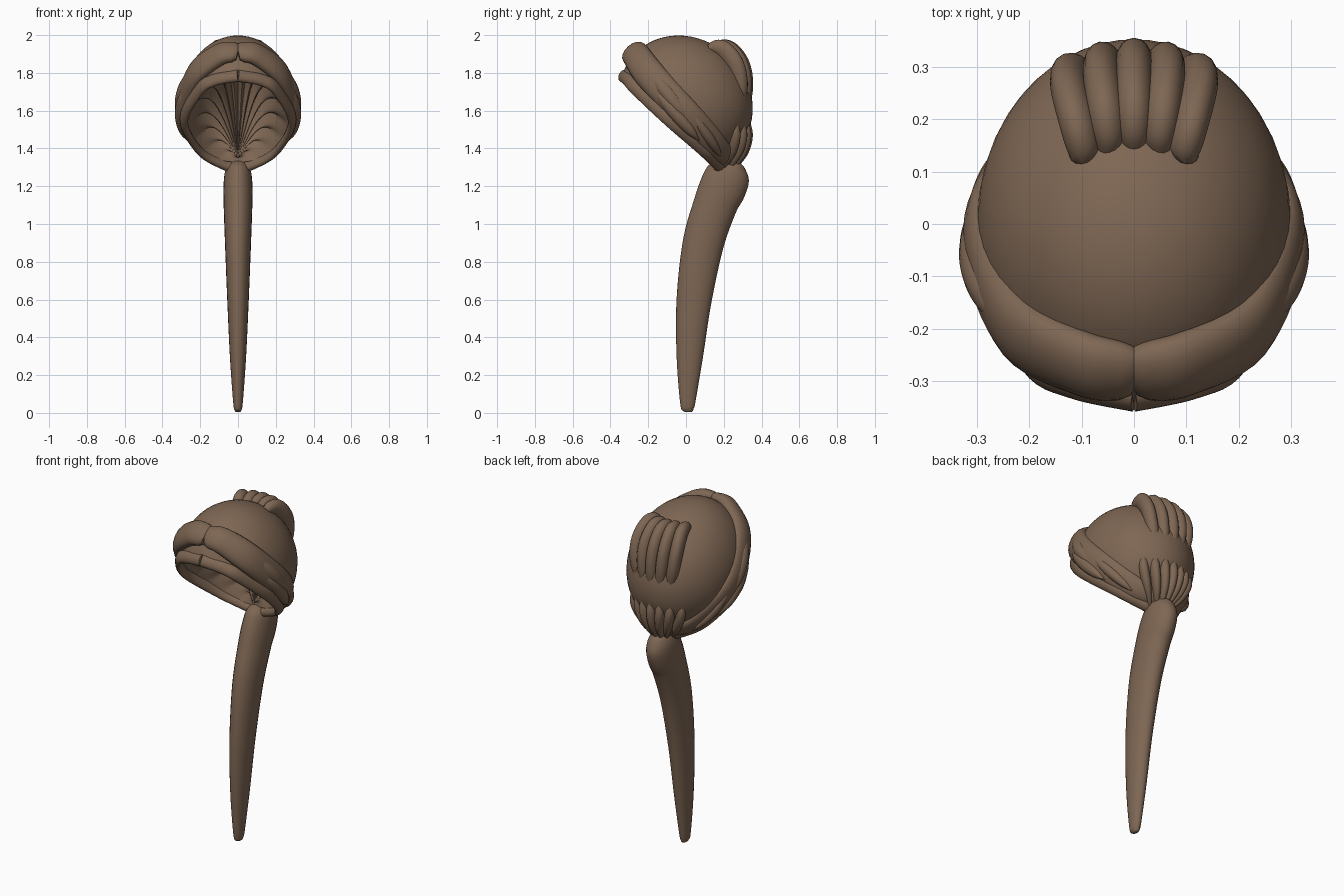
import bpy, bmesh, math
from mathutils import Vector

if "Cube" in bpy.data.objects:
    bpy.data.objects.remove(bpy.data.objects["Cube"])

brown = bpy.data.materials.new("mushroom_brown")
brown.use_nodes = True
colour = (0.21, 0.135, 0.088, 1)
brown.diffuse_color = colour
brown.node_tree.nodes["Principled BSDF"].inputs["Base Color"].default_value = colour

CENTRE = Vector((0, 0, 1.65))
TILT = math.radians(41.3)


def place(u, x, n):
    """Tilted cap frame: u runs down to the back, n points out of the crown."""
    c, s = math.cos(TILT), math.sin(TILT)
    return CENTRE + Vector((x, u * c + n * s, n * c - u * s))


def finish(name, bm):
    mesh = bpy.data.meshes.new(name)
    bm.to_mesh(mesh)
    bm.free()
    mesh.materials.append(brown)
    obj = bpy.data.objects.new(name, mesh)
    bpy.context.collection.objects.link(obj)
    bpy.ops.object.select_all(action='DESELECT')
    obj.select_set(True)
    bpy.context.view_layer.objects.active = obj
    bpy.ops.object.shade_smooth_by_angle(angle=math.radians(50))
    return obj


def loft(name, rings, capped=True):
    bm = bmesh.new()
    rows = [[bm.verts.new(p) for p in ring] for ring in rings]
    for r0, r1 in zip(rows, rows[1:]):
        for i in range(len(r0)):
            j = (i + 1) % len(r0)
            bm.faces.new((r0[i], r1[i], r1[j], r0[j]))
    if capped:
        bm.faces.new(rows[0])
        bm.faces.new(rows[-1])
        bmesh.ops.recalc_face_normals(bm, faces=bm.faces[:])
    return finish(name, bm)


def smooth_path(keys, steps=6):
    """Catmull-Rom through tuples of x, y, z, half width, half thickness."""
    pts = [Vector(k) for k in keys]
    out = []
    for i in range(len(pts) - 1):
        p0, p1, p2 = pts[max(i - 1, 0)], pts[i], pts[i + 1]
        p3 = pts[min(i + 2, len(pts) - 1)]
        for s in range(steps):
            t = s / steps
            out.append(0.5 * (2 * p1 + (p2 - p0) * t
                              + (2 * p0 - 5 * p1 + 4 * p2 - p3) * t ** 2
                              + (3 * p1 - p0 - 3 * p2 + p3) * t ** 3))
    return out + [pts[-1]]


def tube(name, keys, hub, sides=16):
    """Elliptical tube whose thickness points away from the hub."""
    path = smooth_path(keys)
    spots = [Vector(p[:3]) for p in path]
    rings = []
    for i, (p, key) in enumerate(zip(spots, path)):
        tangent = (spots[min(i + 1, len(spots) - 1)] - spots[max(i - 1, 0)]).normalized()
        side = tangent.cross(p - hub).normalized()
        out = side.cross(tangent)
        a, b = max(key[3], 0.002), max(key[4], 0.002)
        rings.append([p + side * a * math.cos(w) + out * b * math.sin(w)
                      for w in (2 * math.pi * k / sides for k in range(sides))])
    return loft(name, rings)


# Stem: leaning, flattened, tapering to the foot
stem = [(0.010, 0.004, 0.009, 0.016), (0.010, 0.015, 0.018, 0.029),
        (0.009, 0.06, 0.026, 0.041), (0.020, 0.30, 0.043, 0.070),
        (0.043, 0.60, 0.057, 0.093), (0.092, 0.90, 0.069, 0.109),
        (0.155, 1.10, 0.076, 0.116), (0.194, 1.19, 0.077, 0.124),
        (0.224, 1.265, 0.071, 0.116), (0.240, 1.31, 0.055, 0.080),
        (0.247, 1.335, 0.030, 0.040)]
tube("stem", [(0,) + k for k in stem], Vector((0, -5, 0.6)), 24)

# Dome: tilted ellipsoid cut open underneath
bm = bmesh.new()
bmesh.ops.create_uvsphere(bm, u_segments=48, v_segments=32, radius=1)
bmesh.ops.bisect_plane(bm, geom=bm.verts[:] + bm.edges[:] + bm.faces[:],
                       plane_co=(0, 0, -0.4), plane_no=(0, 0, 1), clear_inner=True)
for v in bm.verts:
    v.co = place(v.co.y * 0.37, v.co.x * 0.30, v.co.z * 0.33)
finish("cap_dome", bm)

# Gills: hollow lining with pleats fanning out from the stem
PLEATS, ROWS = 18, 18
rings = []
for r in range(ROWS + 1):
    t = 0.02 + 0.98 * r / ROWS
    ring = []
    for k in range(PLEATS * 8):
        w = 2 * math.pi * k / (PLEATS * 8)
        u, x = 0.335 * math.cos(w), 0.28 * math.sin(w)
        depth = 0.55 * math.hypot(u - 0.30, x) * math.sin(math.pi * t)
        depth *= 1 - 0.2 * abs(math.sin(w * PLEATS / 2))
        ring.append(place(0.30 + (u - 0.30) * t, x * t, -0.135 + depth))
    rings.append(ring)
loft("gills", rings, capped=False)


def rim_fold(name, keys, ru, rx, side):
    """Fold along the rim; keys: degrees from front, n, outward shift, width, thickness."""
    path = []
    for deg, n, shift, a, b in keys:
        w = math.radians(deg)
        p = place(-(ru + shift) * math.cos(w), side * (rx + shift) * math.sin(w), n)
        path.append((*p, a, b))
    tube(name, path, place(0, 0, -0.04))


roll = [(0, 0.005, 0.008, 0.055, 0.030), (6, 0.010, 0.010, 0.068, 0.040),
        (20, 0.008, 0.008, 0.075, 0.046), (50, -0.02, 0.002, 0.082, 0.045),
        (90, -0.045, 0, 0.078, 0.036), (120, -0.06, -0.006, 0.070, 0.027),
        (150, -0.08, -0.006, 0.060, 0.026), (180, -0.085, 0.010, 0.045, 0.028)]
lip = [(0, -0.118, 0.004, 0.034, 0.024), (25, -0.118, 0.002, 0.034, 0.022),
       (45, -0.125, 0, 0.036, 0.020), (90, -0.135, 0, 0.034, 0.020),
       (135, -0.135, 0.005, 0.032, 0.020), (165, -0.14, 0.025, 0.032, 0.024),
       (180, -0.145, 0.035, 0.032, 0.026)]
# start angle, end angle, n at start, n at end, size
lobes = [(4, 38, 0.03, -0.03, 0.9), (16, 66, 0.02, -0.06, 1), (46, 105, 0.0, -0.07, 1),
         (62, 120, -0.06, -0.11, 0.9), (92, 150, -0.02, -0.10, 0.7)]

for side, label in ((1, "left"), (-1, "right")):
    rim_fold("rim_roll_" + label, roll, 0.375, 0.292, side)
    rim_fold("rim_lip_" + label, lip, 0.335, 0.287, side)
    for i, (d0, d1, n0, n1, size) in enumerate(lobes):
        keys = []
        for k in range(7):
            f = k / 6
            swell = size * math.sin(math.pi * f) ** 0.6 if 0 < f < 1 else 0
            keys.append((d0 + (d1 - d0) * f, n0 + (n1 - n0) * f, 0.006 * size,
                         0.042 * swell, 0.010 + 0.03 * swell))
        rim_fold(f"rim_lobe_{i + 1}_{label}", keys, 0.375, 0.292, side)


def back_folds(name, count, curve, keys):
    """Fan of folds on the back; keys: spread, y, z, width, thickness."""
    half = count // 2
    for k in range(-half, half + 1):
        tube(f"{name}_{k + half + 1}",
             [(s * k, y - curve * k * k, z, a, b) for s, y, z, a, b in keys], CENTRE)


# Five crest folds high on the back
back_folds("crest_fold", 5, 0.007,
           [(0.046, 0.155, 1.895, 0.012, 0.020), (0.048, 0.172, 1.930, 0.030, 0.036),
            (0.054, 0.225, 1.922, 0.036, 0.050), (0.061, 0.285, 1.850, 0.036, 0.050),
            (0.060, 0.316, 1.750, 0.034, 0.040), (0.050, 0.315, 1.640, 0.028, 0.028),
            (0.040, 0.300, 1.530, 0.012, 0.015)])

# Pleats gathering from the lower back into the stem
back_folds("neck_fold", 7, 0.007,
           [(0.046, 0.310, 1.620, 0.010, 0.010), (0.050, 0.318, 1.540, 0.022, 0.022),
            (0.048, 0.318, 1.470, 0.027, 0.036), (0.036, 0.300, 1.390, 0.024, 0.034),
            (0.020, 0.262, 1.320, 0.014, 0.022), (0.014, 0.238, 1.290, 0.004, 0.006)])
